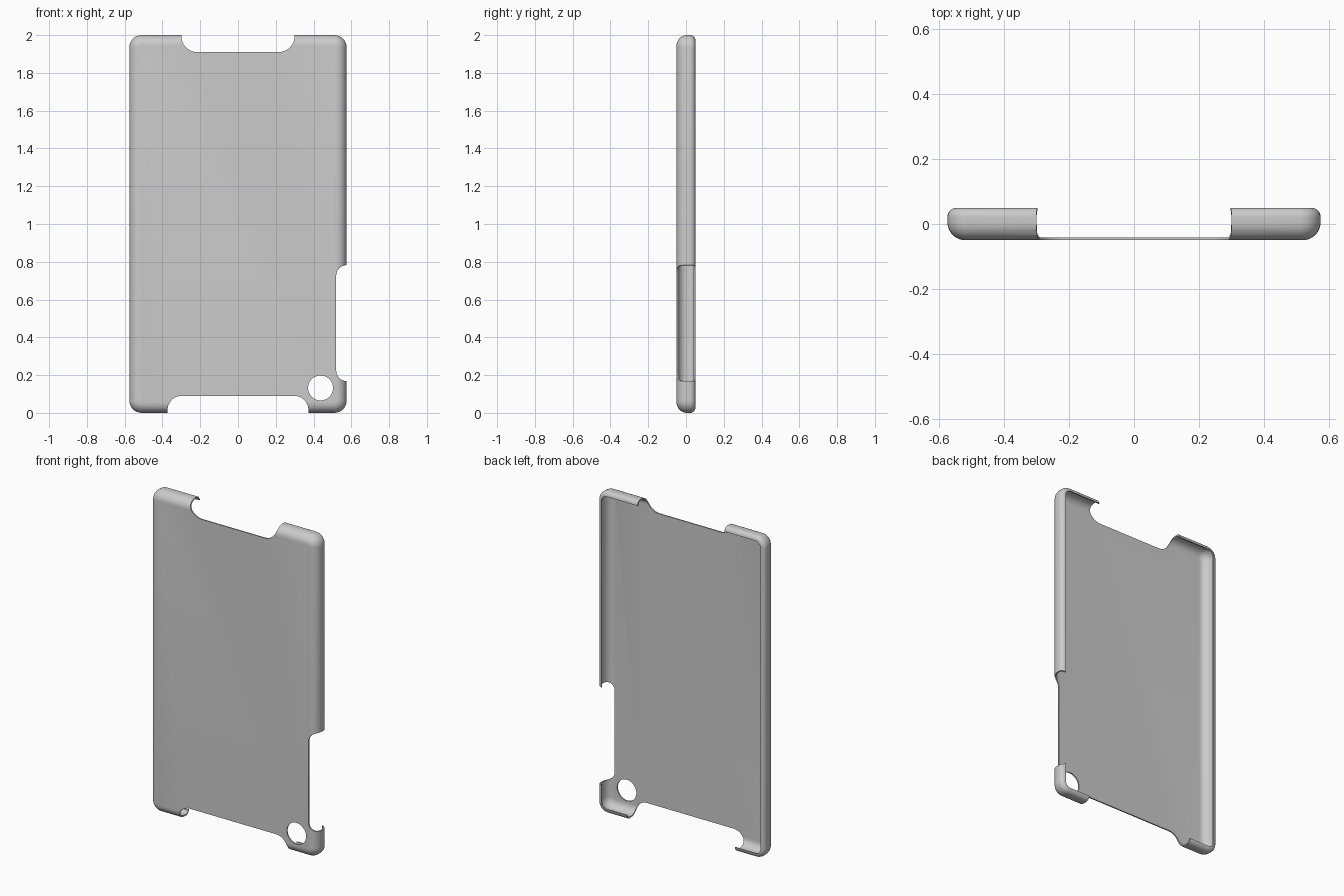
import bpy, bmesh
from math import sin, cos, pi, radians

W, H, D = 0.575, 1.0, 0.05      # half width, half height, half depth
WALL = 0.008
FRONT_R, LIP_R, CORNER_R = 0.055, 0.028, 0.065

old = bpy.data.objects.get("Cube")
if old:
    bpy.data.objects.remove(old, do_unlink=True)

grey = bpy.data.materials.new("grey plastic")
grey.use_nodes = True
colour = (0.60, 0.60, 0.60, 1)
grey.diffuse_color = colour
grey.node_tree.nodes["Principled BSDF"].inputs["Base Color"].default_value = colour


def rounded_rect(x0, x1, z0, z1, r, steps=8):
    """Outline of a rounded rectangle in the x-z plane."""
    centres = [(x1 - r, z1 - r), (x0 + r, z1 - r), (x0 + r, z0 + r), (x1 - r, z0 + r)]
    return [(cx + r * cos((q + i / steps) * pi / 2), cz + r * sin((q + i / steps) * pi / 2))
            for q, (cx, cz) in enumerate(centres) for i in range(steps + 1)]


def loft(name, sections):
    """Closed solid through (outline, y) sections."""
    bm = bmesh.new()
    rings = [[bm.verts.new((x, y, z)) for x, z in outline] for outline, y in sections]
    for a, b in zip(rings, rings[1:]):
        n = len(a)
        for i in range(n):
            bm.faces.new((a[i], a[(i + 1) % n], b[(i + 1) % n], b[i]))
    bm.faces.new(rings[0])
    bm.faces.new(rings[-1])
    bmesh.ops.recalc_face_normals(bm, faces=bm.faces)
    mesh = bpy.data.meshes.new(name)
    bm.to_mesh(mesh)
    bm.free()
    obj = bpy.data.objects.new(name, mesh)
    bpy.context.collection.objects.link(obj)
    return obj


def wall_profile(t, steps=8):
    """(inset, y) from the front plate round the side to the curled lip, t inside the skin."""
    arcs = [(FRONT_R, -D + FRONT_R, FRONT_R - t, -pi / 2),
            (LIP_R, D - LIP_R, LIP_R - t, 0)]
    return [(c - r * cos(a + i / steps * pi / 2), y + r * sin(a + i / steps * pi / 2))
            for c, y, r, a in arcs for i in range(steps + 1)]


# Shell: inner skin out to the lip, then the outer skin back to the front plate
profile = wall_profile(WALL) + wall_profile(0)[::-1]
shell = loft("case_shell", [
    (rounded_rect(-W + d, W - d, d, 2 * H - d, CORNER_R - d), y) for d, y in profile])
shell.data.materials.append(grey)

# Openings: top, bottom, side notch and round lens hole
openings = {
    "top_opening": rounded_rect(-0.30, 0.30, 1.91, 2.3, 0.085, 12),
    "bottom_opening": rounded_rect(-0.373, 0.373, -0.3, 0.09, 0.075, 12),
    "side_opening": rounded_rect(0.52, 0.9, 0.168, 0.782, 0.055, 12),
    "lens_opening": [(0.437 + 0.066 * cos(i * pi / 24), 0.132 + 0.066 * sin(i * pi / 24))
                     for i in range(48)],
}
bpy.context.view_layer.objects.active = shell
for name, outline in openings.items():
    depth = 0.0 if name == "lens_opening" else 0.2
    cutter = loft(name, [(outline, -0.2), (outline, depth)])
    cutter.hide_render = True
    mod = shell.modifiers.new(name, "BOOLEAN")
    mod.operation, mod.solver, mod.object = "DIFFERENCE", "EXACT", cutter
    bpy.ops.object.modifier_apply(modifier=name)
    bpy.data.objects.remove(cutter, do_unlink=True)

# Smooth curves, crisp cut edges
bpy.ops.object.select_all(action="DESELECT")
shell.select_set(True)
bpy.ops.object.shade_smooth_by_angle(angle=radians(35))
